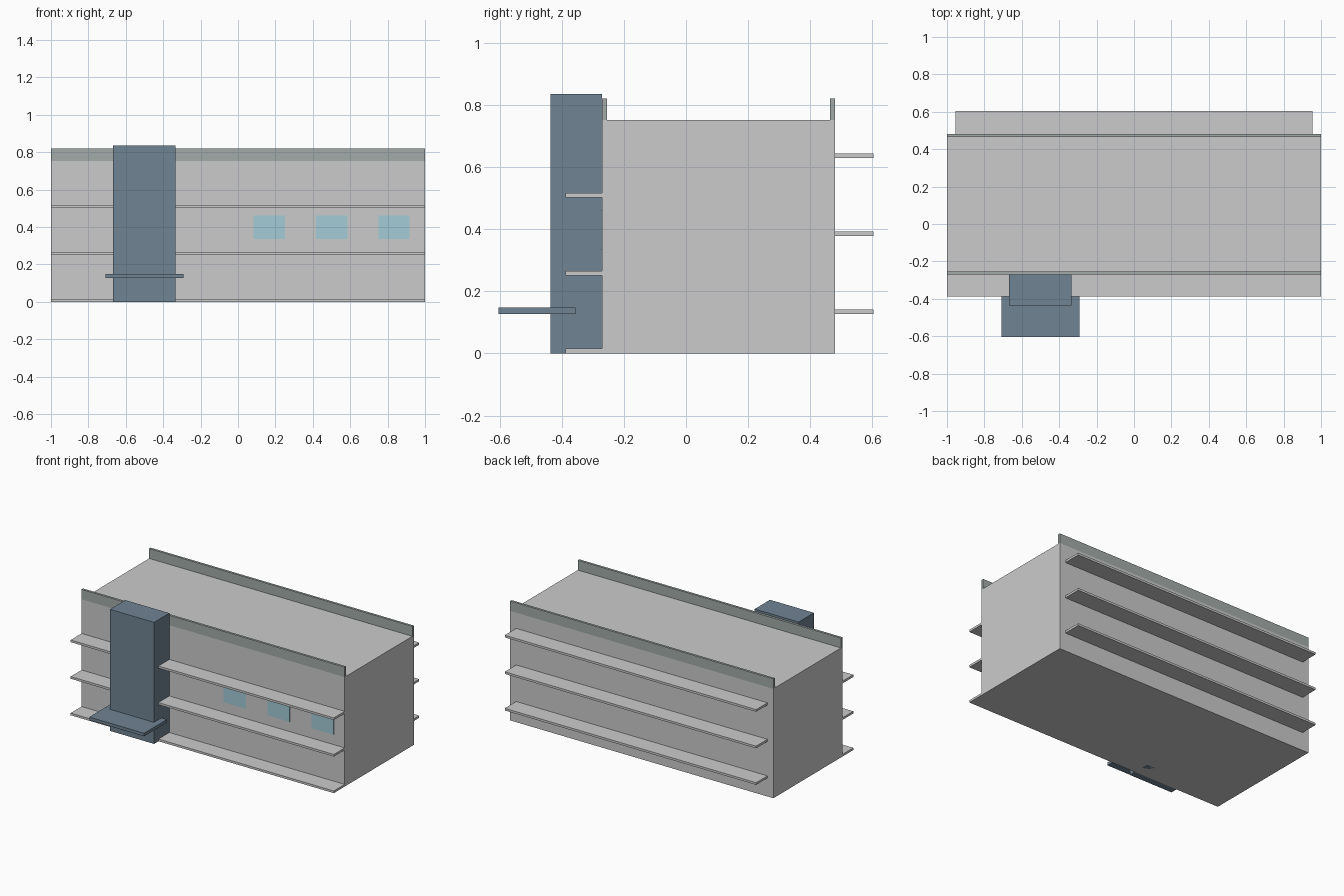
import bpy

if "Cube" in bpy.data.objects:
    bpy.data.objects.remove(bpy.data.objects["Cube"])


def material(name, rgb):
    m = bpy.data.materials.new(name)
    m.diffuse_color = (*rgb, 1)
    m.use_nodes = True
    m.node_tree.nodes["Principled BSDF"].inputs["Base Color"].default_value = m.diffuse_color
    return m


BLUE = material("slate_blue", (0.16, 0.23, 0.29))
GLASS = material("window_blue", (0.37, 0.60, 0.68))
GREEN = material("parapet_green", (0.36, 0.41, 0.39))
PALE = material("pale_grey", (0.54, 0.57, 0.57))


def box(name, x, y, z, mat=None):
    """Box from its (min, max) range on each axis."""
    bpy.ops.mesh.primitive_cube_add(size=1, location=[sum(r) / 2 for r in (x, y, z)])
    ob = bpy.context.object
    ob.name = name
    ob.scale = [r[1] - r[0] for r in (x, y, z)]
    bpy.ops.object.transform_apply(location=False, rotation=False, scale=True)
    if mat:
        ob.data.materials.append(mat)
    return ob


FRONT, BACK, ROOF = -0.27, 0.48, 0.752

# Main block
box("building_body", (-1, 1), (FRONT, BACK), (0, ROOF))

# Roof parapets along the front and back edges
box("front_parapet", (-1, 1), (FRONT, FRONT + 0.016), (ROOF, 0.82), GREEN)
box("back_parapet", (-1, 1), (BACK - 0.016, BACK), (ROOF, 0.82), GREEN)

# Walkway slabs at the front and sunshades at the back, one per storey
for i in range(3):
    z = i * 0.251
    box(f"front_walkway_{i + 1}", (-1, 1), (-0.388, FRONT), (z, z + 0.015), PALE)
    box(f"back_sunshade_{i + 1}", (-0.955, 0.955), (BACK, 0.603),
        (z + 0.127, z + 0.142))

# Stair tower with entrance canopy
box("stair_tower", (-0.667, -0.333), (-0.436, FRONT), (0, 0.835), BLUE)
box("entrance_canopy", (-0.708, -0.292), (-0.603, -0.355), (0.127, 0.148), BLUE)

# Middle-storey windows
for i in range(3):
    x = 0.167 + i * 0.3335
    box(f"window_{i + 1}", (x - 0.084, x + 0.084), (FRONT - 0.004, FRONT),
        (0.335, 0.461), GLASS)
